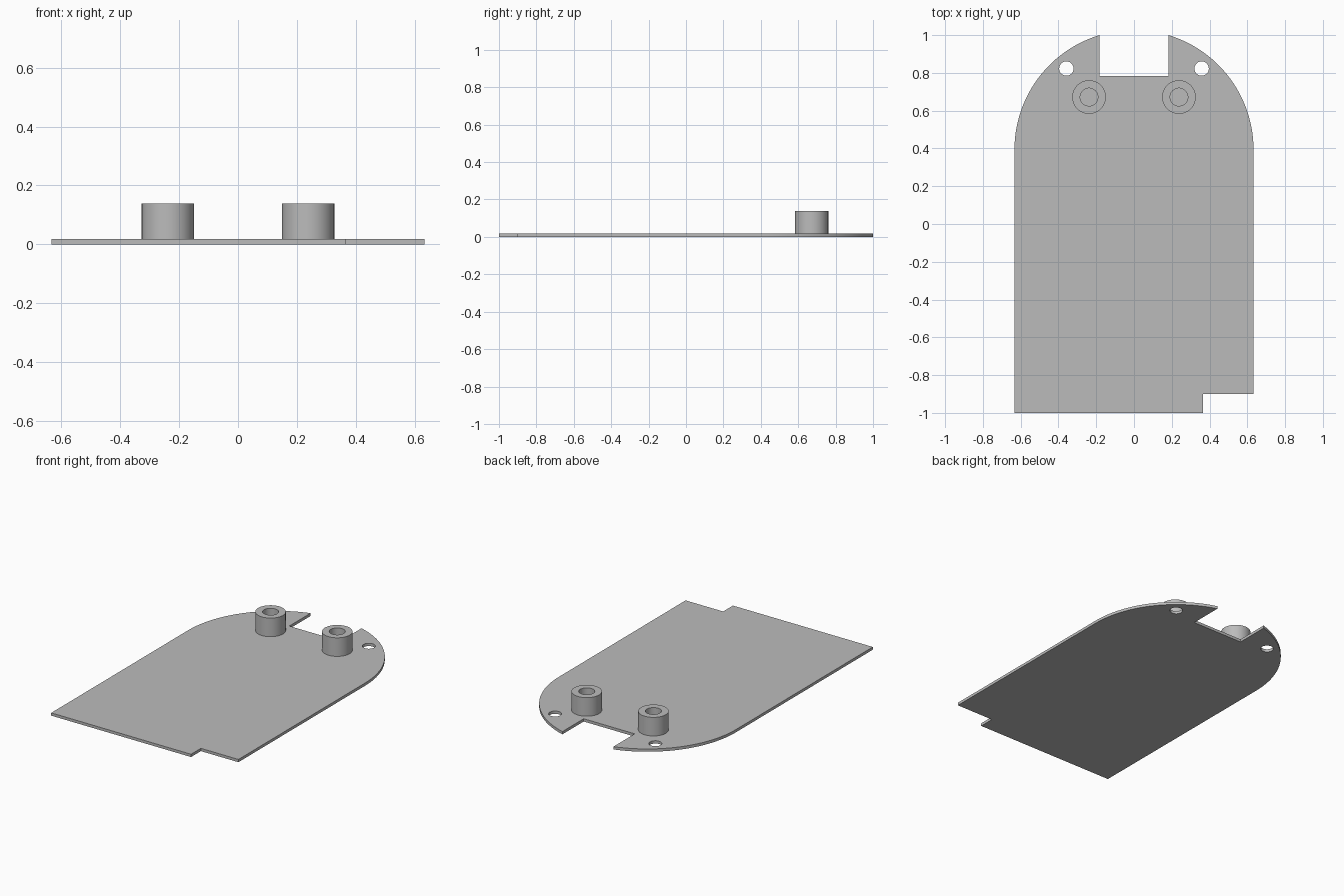
import bpy, bmesh
from math import sin, cos, asin, pi

cube = bpy.data.objects.get("Cube")
if cube:
    bpy.data.objects.remove(cube, do_unlink=True)

grey = bpy.data.materials.new("plain_grey")
grey.use_nodes = True
grey.diffuse_color = (0.5, 0.5, 0.5, 1)
grey.node_tree.nodes["Principled BSDF"].inputs["Base Color"].default_value = (0.5, 0.5, 0.5, 1)


def arc(cx, cy, r, start, end, steps):
    return [(cx + r * cos(start + (end - start) * i / steps),
             cy + r * sin(start + (end - start) * i / steps)) for i in range(steps + 1)]


def circle(cx, cy, r, sides=48):
    return arc(cx, cy, r, 0, 2 * pi, sides)[:-1]


def slab(name, loops, z0, z1):
    """Extrude an outline, with inner loops left open as holes, from z0 to z1."""
    curve = bpy.data.curves.new(name + "_outline", "CURVE")
    curve.dimensions = "2D"
    curve.fill_mode = "BOTH"
    curve.extrude = (z1 - z0) / 2
    for loop in loops:
        spline = curve.splines.new("POLY")
        spline.points.add(len(loop) - 1)
        for point, (x, y) in zip(spline.points, loop):
            point.co = (x, y, 0, 1)
        spline.use_cyclic_u = True
    helper = bpy.data.objects.new(name + "_outline", curve)
    bpy.context.collection.objects.link(helper)
    bpy.context.view_layer.update()
    mesh = bpy.data.meshes.new_from_object(
        helper.evaluated_get(bpy.context.evaluated_depsgraph_get()))
    bpy.data.objects.remove(helper, do_unlink=True)

    # Weld the caps to the walls
    bm = bmesh.new()
    bm.from_mesh(mesh)
    bmesh.ops.remove_doubles(bm, verts=bm.verts, dist=0.0001)
    bmesh.ops.translate(bm, verts=bm.verts, vec=(0, 0, (z0 + z1) / 2))
    bmesh.ops.recalc_face_normals(bm, faces=bm.faces)
    bm.to_mesh(mesh)
    bm.free()
    mesh.materials.clear()
    mesh.materials.append(grey)
    obj = bpy.data.objects.new(name, mesh)
    bpy.context.collection.objects.link(obj)
    bpy.ops.object.select_all(action="DESELECT")
    obj.select_set(True)
    bpy.context.view_layer.objects.active = obj
    bpy.ops.object.shade_smooth_by_angle()
    return obj


# Base plate: rounded back with a central slot, and a stepped front corner
half_width, slot, slot_floor, thickness = 0.633, 0.182, 0.783, 0.018
rise = asin(slot / half_width)
arc_y = 1 - half_width * cos(rise)
right_arc = arc(0, arc_y, half_width, 0, pi / 2 - rise, 24)
left_arc = [(-x, y) for x, y in reversed(right_arc)]
outline = ([(-half_width, -1), (0.365, -1), (0.365, -0.9), (half_width, -0.9)]
           + right_arc + [(slot, slot_floor), (-slot, slot_floor)] + left_arc)
holes = [circle(side * 0.358, 0.823, 0.038) for side in (-1, 1)]
slab("base_plate", [outline] + holes, 0, thickness)

# Hollow standoffs, open at the top and closed by the plate
for side, label in ((1, "left"), (-1, "right")):
    x = side * 0.238
    slab(label + "_standoff", [circle(x, 0.672, 0.089), circle(x, 0.672, 0.047)],
         thickness / 2, 0.138)
